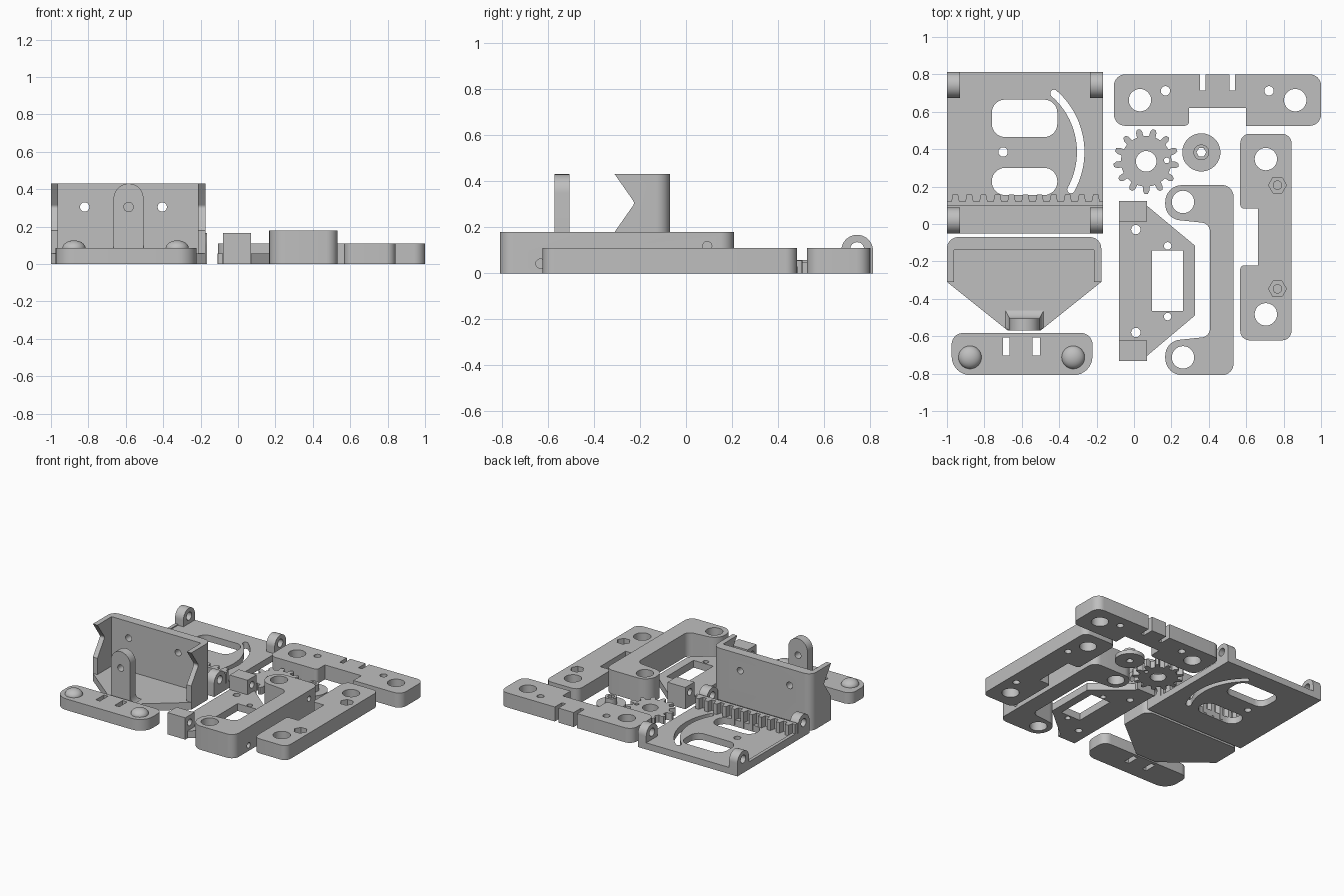
import bpy, bmesh
from math import pi, sin, cos, radians
from mathutils import Vector

default = bpy.data.objects.get("Cube")
if default:
    bpy.data.objects.remove(default, do_unlink=True)

grey = bpy.data.materials.new("plain grey")
grey.use_nodes = True
COLOUR = (0.52, 0.52, 0.52, 1)
grey.diffuse_color = COLOUR
grey.node_tree.nodes["Principled BSDF"].inputs["Base Color"].default_value = COLOUR

AXES = {"x": lambda a, b, c: (c, a, b),
        "y": lambda a, b, c: (a, c, b),
        "z": lambda a, b, c: (a, b, c)}


# Flat outlines
def arc(x, y, r, start, end, n=24):
    angles = [radians(start + (end - start) * i / n) for i in range(n + 1)]
    return [(x + r * cos(a), y + r * sin(a)) for a in angles]


def circle(x, y, r, n=32):
    return arc(x, y, r, 0, 360, n)[:-1]


def rounded(corners, default_radius=0.0, steps=8):
    """Polygon whose corners (x, y[, radius]) are rounded."""
    result = []
    for i, corner in enumerate(corners):
        p = Vector(corner[:2])
        r = corner[2] if len(corner) > 2 else default_radius
        if r == 0:
            result.append(tuple(p))
            continue
        u = (Vector(corners[i - 1][:2]) - p).normalized()
        v = (Vector(corners[(i + 1) % len(corners)][:2]) - p).normalized()
        half = u.angle(v) / 2
        centre = p + (u + v).normalized() * r / sin(half)
        start = p + u * r / (sin(half) / cos(half)) - centre
        end = p + v * r / (sin(half) / cos(half)) - centre
        sweep = start.angle_signed(end)
        for k in range(steps + 1):
            a = -sweep * k / steps
            result.append((centre.x + start.x * cos(a) - start.y * sin(a),
                           centre.y + start.x * sin(a) + start.y * cos(a)))
    return result


def rect(x0, y0, x1, y1, r=0.0):
    return rounded([(x0, y0), (x1, y0), (x1, y1), (x0, y1)], r)


# Solids: each loft is a list of (outline, level) rings along an axis
def mesh_object(name, lofts, axis="z"):
    bm = bmesh.new()
    for rings, axis in lofts:
        place = AXES[axis]
        loops = [[bm.verts.new(place(a, b, level)) for a, b in points] for points, level in rings]
        bm.faces.new(loops[0])
        bm.faces.new(loops[-1])
        for low, high in zip(loops, loops[1:]):
            for i in range(len(low)):
                bm.faces.new((low[i - 1], low[i], high[i], high[i - 1]))
    bmesh.ops.recalc_face_normals(bm, faces=bm.faces)
    mesh = bpy.data.meshes.new(name)
    bm.to_mesh(mesh)
    bm.free()
    obj = bpy.data.objects.new(name, mesh)
    bpy.context.collection.objects.link(obj)
    mesh.materials.append(grey)
    return obj


def smooth(obj):
    bpy.ops.object.select_all(action="DESELECT")
    obj.select_set(True)
    bpy.context.view_layer.objects.active = obj
    bpy.ops.object.shade_smooth_by_angle(angle=radians(30))


def prism(points, low, high, axis="z"):
    return [(points, low), (points, high)], axis


def through(points, axis="z"):
    return prism(points, -2, 2, axis)


def hole(x, y, r=0.025, axis="z"):
    return through(circle(x, y, r), axis)


def part(name, points, low, high, axis="z", cuts=()):
    obj = mesh_object(name, [prism(points, low, high, axis)])
    if cuts:
        cutter = mesh_object(name + "_cutter", cuts)
        mod = obj.modifiers.new("cut", "BOOLEAN")
        mod.object, mod.operation, mod.solver = cutter, "DIFFERENCE", "EXACT"
        bpy.context.view_layer.objects.active = obj
        bpy.ops.object.modifier_apply(modifier=mod.name)
        bpy.data.objects.remove(cutter, do_unlink=True)
    smooth(obj)


# Rack plate with windows, pivot hole and curved slot
PIVOT = (-0.70, 0.385)
low_end = arc(*PIVOT, 0.415, -29, 49)[0]
high_end = arc(*PIVOT, 0.415, -29, 49)[-1]
slot = (arc(*PIVOT, 0.435, -29, 49) + arc(*high_end, 0.02, 49, 229, 8)[1:-1]
        + arc(*PIVOT, 0.395, 49, -29) + arc(*low_end, 0.02, 151, 331, 8)[1:-1])
part("rack_plate", rect(-1, -0.05, -0.165, 0.812), 0, 0.05, cuts=[
    through(rect(-0.76, 0.465, -0.41, 0.665, 0.07)),
    through(rect(-0.76, 0.155, -0.41, 0.30, 0.07)),
    hole(*PIVOT), through(slot)])
part("plate_rim", rect(-1, 0.09, -0.975, 0.68), 0.02, 0.058)

# Toothed rack
teeth = [(-0.165, 0.095), (-0.165, 0.12)]
for i in range(11):
    x = -0.205 - i * 0.075
    for dx, y in ((0.022, 0.12), (0.014, 0.158), (-0.014, 0.158), (-0.022, 0.12)):
        teeth.append((max(x + dx, -0.99), y))
teeth += [(-1, 0.12), (-1, 0.095)]
part("rack_teeth", teeth, 0.01, 0.13)

# Hinge ears on the plate corners
for x, side in ((-1, "right"), (-0.235, "left")):
    for y, end in ((0.743, "back"), (0.019, "front")):
        outline = [(y - 0.069, 0), (y + 0.069, 0)] + arc(y, 0.098, 0.069, 0, 180)
        part(f"hinge_ear_{end}_{side}", outline, x, x + 0.07, "x",
             [hole(y, 0.105, 0.03, "x")])

# Bracket: floor, back wall, notched sides, round-topped tab
part("bracket_floor", rounded([(-1, -0.31), (-0.675, -0.57), (-0.5, -0.57), (-0.175, -0.31),
                               (-0.175, -0.07, 0.06), (-1, -0.07, 0.06)]), 0, 0.055)
shell = rounded([(-1, -0.31), (-0.962, -0.31), (-0.962, -0.14), (-0.213, -0.14),
                 (-0.213, -0.31), (-0.175, -0.31), (-0.175, -0.07, 0.06), (-1, -0.07, 0.06)])
notch = rounded([(-0.32, 0.445), (-0.222, 0.305, 0.02), (-0.32, 0.165)])
part("bracket_walls", shell, 0, 0.43, cuts=[
    through(notch, "x"), hole(-0.82, 0.305, axis="y"), hole(-0.405, 0.305, axis="y")])
part("bracket_tab", [(-0.665, 0), (-0.505, 0)] + arc(-0.585, 0.35, 0.08, 0, 180),
     -0.57, -0.505, "y", [hole(-0.585, 0.305, axis="y")])

# Concave flare where the tab meets the floor
rings = []
for i in range(9):
    a = pi / 2 * i / 8
    spread, level = 1 - sin(a), 0.05 + 0.065 * (1 - cos(a))
    side, back = 0.08 + 0.036 * spread, -0.505 + 0.07 * spread
    front = -0.57 + 0.026 * spread
    rings.append(([(-0.585 - side, front), (-0.665, -0.57), (-0.505, -0.57),
                   (-0.585 + side, front), (-0.585 + side, back), (-0.585 - side, back)], level))
rings[-1] = ([(x, y + (0.001 if y == -0.57 else 0)) for x, y in rings[-1][0]], rings[-1][1])
smooth(mesh_object("tab_flare", [(rings, "z")]))

# Front bar with two domed studs
part("front_bar", rounded([(-0.975, -0.808, 0.1), (-0.222, -0.808, 0.1),
                           (-0.222, -0.583, 0.06), (-0.975, -0.583, 0.06)]), 0, 0.085,
     cuts=[through(rect(-0.70, -0.703, -0.665, -0.608)),
           through(rect(-0.542, -0.703, -0.503, -0.608))])
for x, side in ((-0.877, "right"), (-0.325, "left")):
    bpy.ops.mesh.primitive_uv_sphere_add(segments=32, ring_count=16, radius=0.062,
                                         location=(x, -0.713, 0.083))
    dome = bpy.context.object
    dome.name = f"domed_stud_{side}"
    dome.scale.z = 0.7
    dome.data.materials.append(grey)
    smooth(dome)

# Back bar
part("back_bar", rounded([(-0.107, 0.525, 0.06), (0.295, 0.525, 0.025), (0.295, 0.62), (0.6, 0.62),
                          (0.6, 0.525), (1, 0.525, 0.06), (1, 0.8, 0.06), (-0.107, 0.8, 0.06)]),
     0, 0.11, cuts=[hole(0.032, 0.662, 0.06), hole(0.862, 0.662, 0.06),
                    hole(0.168, 0.712), hole(0.722, 0.712),
                    through(rect(0.352, 0.715, 0.382, 0.9)),
                    through(rect(0.51, 0.715, 0.54, 0.9))])

# Side bar with hexagonal nut pockets
cuts = []
for y in (0.208, -0.347):
    cuts.append(([(circle(0.767, y, 0.025), -0.1), (circle(0.767, y, 0.025), 0.06),
                  (circle(0.767, y, 0.025), 0.2)], "z"))
    cuts.append(prism(circle(0.767, y, 0.048, 6), 0.06, 0.2))
    cuts.remove(cuts[-2])
    cuts.append(prism(circle(0.767, y, 0.025), -0.1, 0.07))
for y in (0.347, -0.483):
    cuts.append(hole(0.705, y, 0.06))
part("side_bar", rounded([(0.568, -0.622, 0.05), (0.842, -0.622, 0.05), (0.842, 0.482, 0.05),
                          (0.568, 0.482, 0.05), (0.568, 0.083, 0.02), (0.662, 0.083),
                          (0.662, -0.222), (0.568, -0.222, 0.02)]), 0, 0.11, cuts=cuts)

# Tall C-shaped clamp
clamp = rounded([(0.167, -0.808, 0.09), (0.532, -0.808, 0.06), (0.532, 0.208, 0.06),
                 (0.167, 0.208, 0.09), (0.167, 0.028, 0.085), (0.407, 0.003, 0.05),
                 (0.407, -0.602, 0.05), (0.167, -0.627, 0.085)])
part("c_clamp", clamp, 0, 0.18, cuts=[
    hole(0.262, 0.118, 0.06), hole(0.262, -0.713, 0.06),
    prism(circle(0.092, 0.118, 0.02), 0.38, 0.7, "x"),
    prism(circle(-0.632, 0.042, 0.02), 0.38, 0.7, "x")])

# Motor plate with two drilled blocks
part("motor_plate", [(-0.08, -0.73), (0.04, -0.73), (0.325, -0.49), (0.325, -0.115),
                     (0.04, 0.122), (-0.08, 0.122)], 0, 0.055,
     cuts=[through(rect(0.097, -0.465, 0.262, -0.142)), hole(0.01, -0.03), hole(0.01, -0.58),
           hole(0.18, -0.117, 0.02), hole(0.18, -0.495, 0.02)])
for y, end in ((0.068, "back"), (-0.677, "front")):
    part(f"motor_block_{end}", rect(-0.08, y - 0.055, 0.07, y + 0.055), 0, 0.165,
         cuts=[hole(y, 0.11, 0.025, "x")])

# Pinion gear with round-tipped teeth
GEAR = (0.065, 0.335)
COUNT = 13
flank = ((0.27, 0.135), (0.22, 0.16), (0.1, 0.175))
tooth = [(-o, r) for o, r in flank] + list(reversed(flank)) + [(0.5, 0.135)]
profile = []
for i in range(COUNT):
    for offset, r in tooth:
        a = 2 * pi * (i + offset) / COUNT + 0.36
        profile.append((GEAR[0] + r * cos(a), GEAR[1] + r * sin(a)))
part("pinion_gear", profile, 0, 0.055, cuts=[hole(*GEAR, 0.055), hole(0.175, 0.34, 0.015)])

# Flanged spacer
part("spacer_flange", circle(0.36, 0.383, 0.102, 48), 0, 0.03, cuts=[hole(0.36, 0.383, 0.025)])
part("spacer_hub", circle(0.36, 0.383, 0.042), 0.02, 0.08,
     cuts=[through(circle(0.36, 0.383, 0.026, 6))])
